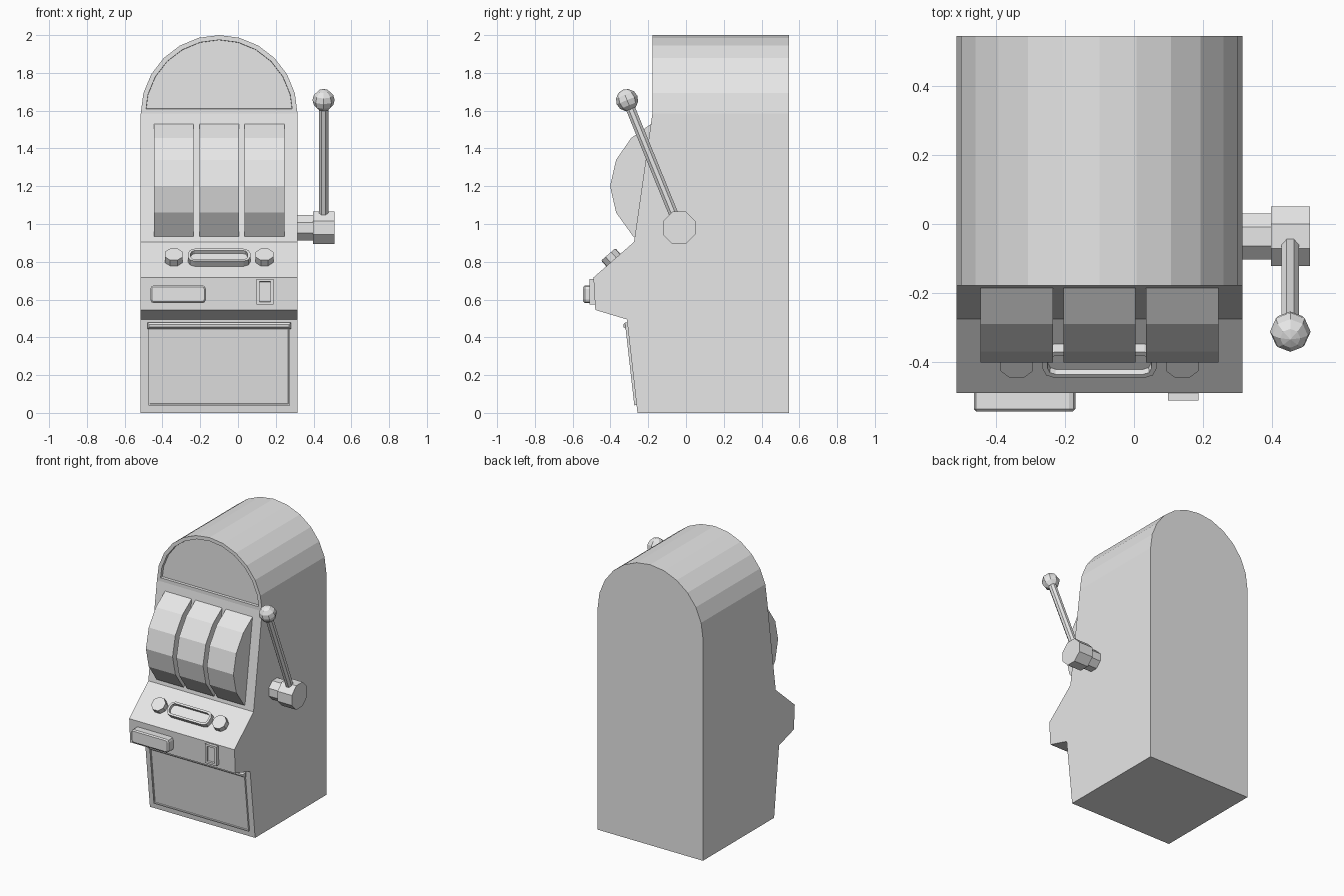
import bpy, bmesh
from math import sin, cos, pi, radians, atan2
from mathutils import Matrix, Vector

if "Cube" in bpy.data.objects:
    bpy.data.objects.remove(bpy.data.objects["Cube"])

grey = bpy.data.materials.new("light_grey")
grey.use_nodes = True
grey.diffuse_color = (0.8, 0.8, 0.8, 1)
grey.node_tree.nodes["Principled BSDF"].inputs["Base Color"].default_value = (0.8, 0.8, 0.8, 1)

MID = -0.1      # centre line of the cabinet
HALF = 0.415    # half its width
SPRING = 1.585  # height where the arch starts


def finish(name, bm):
    bmesh.ops.recalc_face_normals(bm, faces=bm.faces[:])
    mesh = bpy.data.meshes.new(name)
    bm.to_mesh(mesh)
    bm.free()
    mesh.materials.append(grey)
    obj = bpy.data.objects.new(name, mesh)
    bpy.context.collection.objects.link(obj)
    return obj


def along_x(a, b, c):
    return (c, a, b)


def along_y(a, b, c):
    return (a, c, b)


def along_z(a, b, c):
    return (a, b, c)


def prism(bm, points, start, end, place, open_last=False):
    """Extrude a closed outline; returns the face at the end."""
    ends = [[bm.verts.new(place(a, b, c)) for a, b in points] for c in (start, end)]
    n = len(points)
    for i in range(n - 1 if open_last else n):
        j = (i + 1) % n
        bm.faces.new((ends[0][i], ends[0][j], ends[1][j], ends[1][i]))
    bm.faces.new(ends[0])
    return bm.faces.new(ends[1])


def ring(y, z, flat, sides=8):
    r = flat / cos(pi / sides)
    return [(y + r * cos((i + 0.5) * 2 * pi / sides), z + r * sin((i + 0.5) * 2 * pi / sides))
            for i in range(sides)]


def plate(name, centre, tilt, w, h, depth, chamfer=0.0, rim=0.0, sink=0.0, bevel=0.0):
    """Raised plate on a tilted face, with optional cut corners and sunken middle."""
    x, y, c = w / 2, h / 2, chamfer
    if c:
        k = c * 0.3
        corner = [(x, y - c), (x - k, y - k), (x - c, y)]
    else:
        corner = [(x, y)]
    half = corner + [(-a, b) for a, b in reversed(corner)]
    outline = half + [(-a, -b) for a, b in half]
    bm = bmesh.new()
    face = prism(bm, outline, -0.02, depth, along_z)
    bmesh.ops.recalc_face_normals(bm, faces=bm.faces[:])
    if rim:
        bmesh.ops.inset_individual(bm, faces=[face], thickness=rim, use_even_offset=True)
        bmesh.ops.inset_individual(bm, faces=[face], thickness=0.002, depth=-sink,
                                   use_even_offset=True)
    if bevel:
        bmesh.ops.bevel(bm, geom=list(face.edges), offset=bevel, segments=1,
                        affect='EDGES', profile=0.5)
    obj = finish(name, bm)
    obj.matrix_world = Matrix.Translation(centre) @ Matrix.Rotation(tilt, 4, 'X')
    return obj


def rod(name, base, direction, length, radius, sides=8):
    bm = bmesh.new()
    turn = Matrix.Rotation(pi / sides, 4, 'Z')
    bmesh.ops.create_cone(bm, cap_ends=True, segments=sides, radius1=radius, radius2=radius,
                          depth=length, matrix=Matrix.Translation((0, 0, length / 2)) @ turn)
    obj = finish(name, bm)
    obj.matrix_world = (Matrix.Translation(base)
                        @ Vector(direction).to_track_quat('Z', 'Y').to_matrix().to_4x4())
    return obj


# Cabinet: side profile below, arch above, with a sunken arched sign
side = [(0.545, SPRING), (0.545, 0), (-0.257, 0), (-0.313, 0.495), (-0.48, 0.545),
        (-0.49, 0.717), (-0.275, 0.905), (-0.178, SPRING)]
arch = [(MID + HALF * cos(i * pi / 12), SPRING + HALF * sin(i * pi / 12)) for i in range(13)]
bm = bmesh.new()
prism(bm, side, MID - HALF, MID + HALF, along_x, open_last=True)
sign = prism(bm, arch, 0.545, -0.178, along_y, open_last=True)
bmesh.ops.remove_doubles(bm, verts=bm.verts[:], dist=0.0005)
bmesh.ops.recalc_face_normals(bm, faces=bm.faces[:])
bmesh.ops.inset_individual(bm, faces=[sign], thickness=0.025, use_even_offset=True)
bmesh.ops.inset_individual(bm, faces=[sign], thickness=0.001, depth=-0.02, use_even_offset=True)
finish("cabinet", bm)

# Three faceted reels
reel = [(-0.13, 1.53), (-0.185, 1.53), (-0.29, 1.455), (-0.37, 1.34), (-0.402, 1.2),
        (-0.37, 1.06), (-0.28, 0.935), (-0.2, 0.935)]
for label, x in (("right", -0.34), ("middle", MID), ("left", 0.14)):
    bm = bmesh.new()
    prism(bm, reel, x - 0.105, x + 0.105, along_x)
    finish(label + "_reel", bm)

# Controls on the sloped shelf
slope = atan2(0.188, 0.215)
shelf = Vector((MID, -0.385, 0.809))
normal = Vector((0, -sin(slope), cos(slope)))
for label, offset in (("right", -0.24), ("left", 0.24)):
    rod(label + "_button", shelf + Vector((offset, 0, 0)) - normal * 0.01, normal, 0.05, 0.051)
plate("centre_button", shelf, slope, 0.33, 0.1, 0.036, chamfer=0.035, rim=0.014, sink=0.02)

# Payout box and coin slot on the upright band
plate("payout_box", (-0.317, -0.484, 0.628), radians(90), 0.294, 0.094, 0.06,
      chamfer=0.018, bevel=0.008)
plate("coin_slot", (0.143, -0.484, 0.642), radians(90), 0.088, 0.136, 0.028,
      rim=0.014, sink=0.012)

# Lower door with a ledge along its top
lean = radians(90) + atan2(0.056, 0.495)
plate("lower_door", (MID, -0.286, 0.255), lean, 0.75, 0.43, 0.012, rim=0.008, sink=0.006)
plate("door_ledge", (MID, -0.309, 0.463), lean, 0.76, 0.034, 0.022, bevel=0.01)

# Pull lever
hub_y, hub_z = -0.036, 0.98
for label, flat, x0, x1 in (("lever_axle", 0.067, 0.3, 0.4), ("lever_hub", 0.086, 0.397, 0.51)):
    bm = bmesh.new()
    prism(bm, ring(hub_y, hub_z, flat), x0, x1, along_x)
    finish(label, bm)
pivot = Vector((0.453, hub_y, hub_z))
tip = Vector((0.453, -0.312, 1.656))
pull = tip - pivot
rod("lever_arm", pivot, pull, pull.length, 0.027)
bm = bmesh.new()
bmesh.ops.create_uvsphere(bm, u_segments=8, v_segments=6, radius=0.059)
knob = finish("lever_knob", bm)
knob.matrix_world = Matrix.Translation(tip) @ pull.to_track_quat('Z', 'Y').to_matrix().to_4x4()
